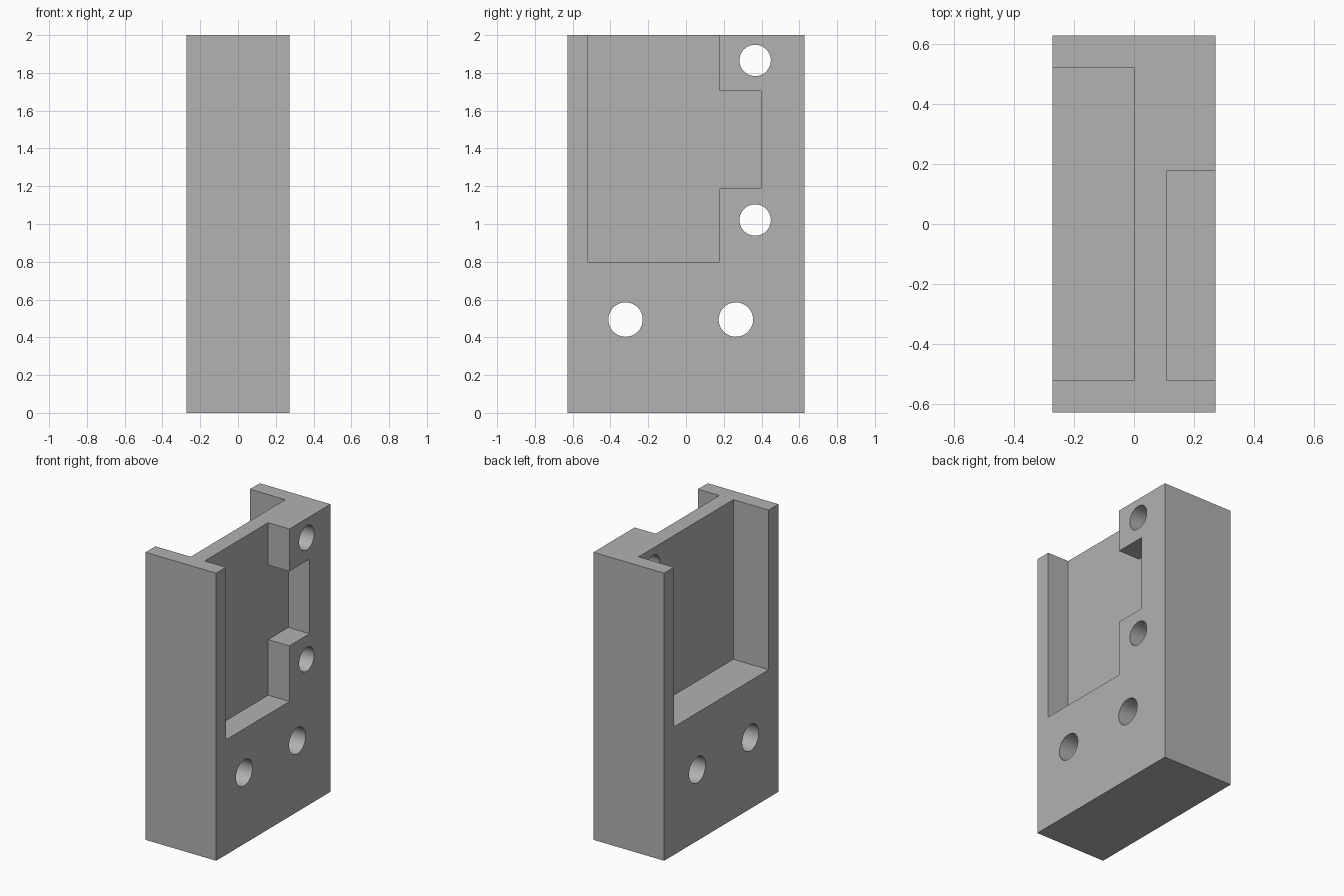
import bpy
import math

cube = bpy.data.objects.get("Cube")
if cube:
    bpy.data.objects.remove(cube, do_unlink=True)

grey = bpy.data.materials.new("plain grey")
grey.use_nodes = True
colour = (0.445, 0.445, 0.445, 1)
grey.diffuse_color = colour
grey.node_tree.nodes["Principled BSDF"].inputs["Base Color"].default_value = colour


def box(name, x, y, z):
    """Box from (low, high) ranges on each axis."""
    ranges = (x, y, z)
    bpy.ops.mesh.primitive_cube_add(size=1, location=[(a + b) / 2 for a, b in ranges])
    ob = bpy.context.object
    ob.name = name
    ob.scale = [b - a for a, b in ranges]
    bpy.ops.object.transform_apply(location=True, rotation=False, scale=True)
    ob.data.materials.append(grey)
    return ob


def bore(name, y, z, radius):
    """Cylinder running along x for a drilled hole."""
    bpy.ops.mesh.primitive_cylinder_add(vertices=64, radius=radius, depth=1,
                                        location=(0, y, z), rotation=(0, math.pi / 2, 0))
    ob = bpy.context.object
    ob.name = name
    ob.data.materials.append(grey)
    return ob


W, D, TOP = 0.272, 0.628, 2.0
OVER = 0.1  # cutters run past the outer faces

# Solid housing block
block = box("housing_block", (-W, W), (-D, D), (0, TOP))

cutters = [
    # Wide pocket on the right face, shallower stepped pocket on the left face
    box("wide_pocket_cutter", (-W - OVER, 0), (-0.52, 0.52), (0.89, TOP + OVER)),
    box("stepped_pocket_cutter", (0.108, W + OVER), (-0.52, 0.177), (0.8, TOP + OVER)),
    box("side_notch_cutter", (0.108, W + OVER), (0.1, 0.398), (1.187, 1.705)),
    # Upper screw holes
    bore("upper_hole_cutter", 0.366, 1.866, 0.083),
    bore("middle_hole_cutter", 0.366, 1.021, 0.083),
    # Lower mounting holes
    bore("lower_front_hole_cutter", -0.32, 0.494, 0.091),
    bore("lower_back_hole_cutter", 0.264, 0.494, 0.091),
]

# Cut every pocket and hole out of the block
bpy.context.view_layer.objects.active = block
for cutter in cutters:
    mod = block.modifiers.new(cutter.name, "BOOLEAN")
    mod.operation = "DIFFERENCE"
    mod.solver = "EXACT"
    mod.object = cutter
    bpy.ops.object.modifier_apply(modifier=mod.name)

for cutter in cutters:
    bpy.data.objects.remove(cutter, do_unlink=True)

# Smooth hole walls, sharp edges elsewhere
bpy.ops.object.select_all(action="DESELECT")
block.select_set(True)
bpy.context.view_layer.objects.active = block
bpy.ops.object.shade_smooth_by_angle(angle=math.radians(30))
